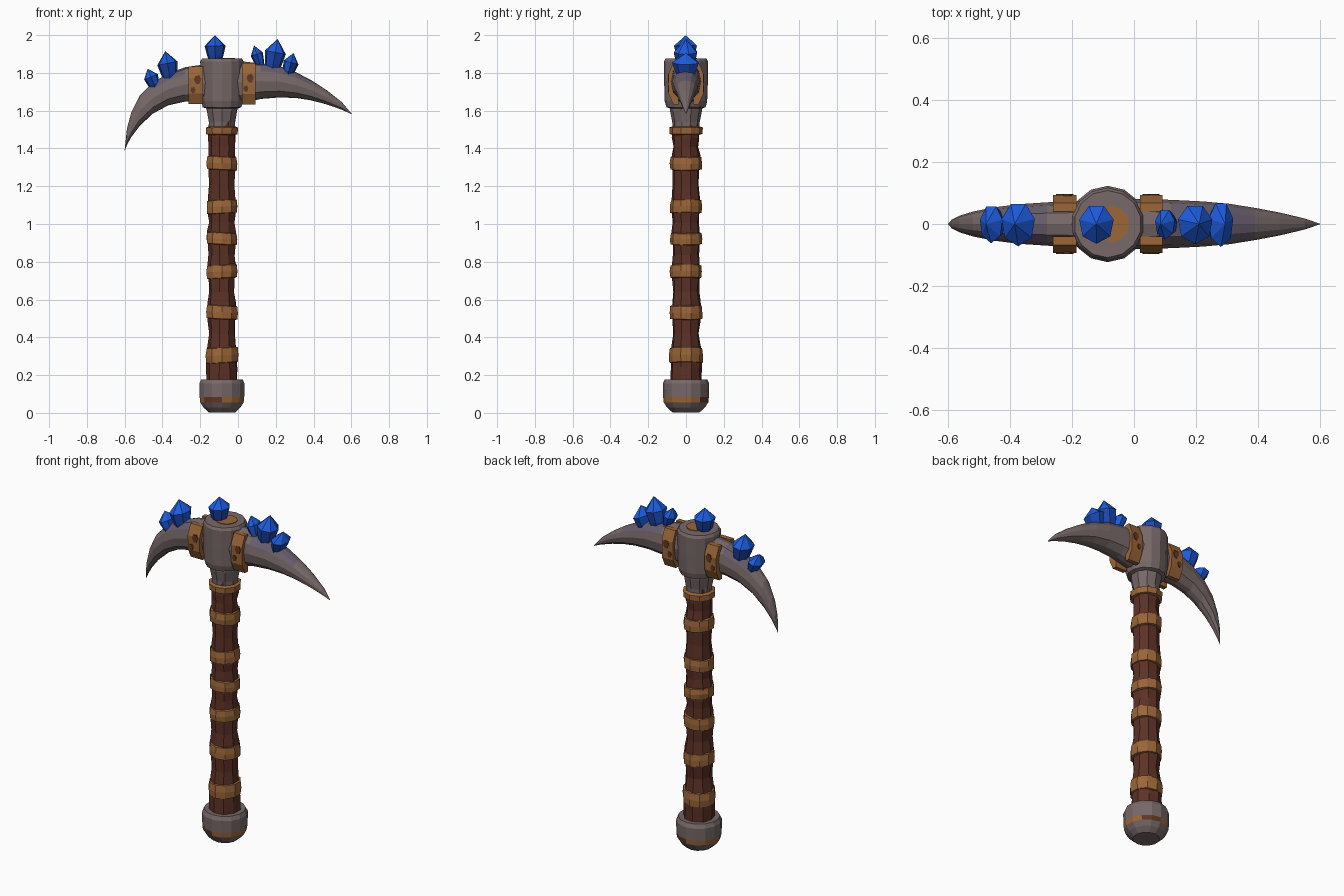
import bpy, bmesh, math, random
from mathutils import Vector

if "Cube" in bpy.data.objects:
    bpy.data.objects.remove(bpy.data.objects["Cube"])
random.seed(4)

CX = -0.085  # handle axis


def material(name, rgb):
    m = bpy.data.materials.new(name)
    m.diffuse_color = (*rgb, 1)
    m.use_nodes = True
    m.node_tree.nodes["Principled BSDF"].inputs["Base Color"].default_value = m.diffuse_color
    return m


STEEL = material("steel_grey", (0.185, 0.140, 0.138))
TINT = material("violet_steel", (0.135, 0.108, 0.150))
LEATHER = material("brown_leather", (0.105, 0.031, 0.019))
BAND = material("tan_bronze", (0.325, 0.132, 0.040))
RUST = material("dark_rust", (0.115, 0.040, 0.018))
BLUE = material("crystal_blue", (0.012, 0.105, 0.72))
NAVY = material("crystal_deep_blue", (0.012, 0.065, 0.46))


def loft(name, rings, mats, rule=None, smooth=None):
    """Skin a list of equal-sized point rings, cap both ends, colour by rule(centre, normal)."""
    bm = bmesh.new()
    vr = [[bm.verts.new(p) for p in r] for r in rings]
    n = len(vr[0])
    for a, b in zip(vr, vr[1:]):
        for i in range(n):
            j = (i + 1) % n
            bm.faces.new((a[i], a[j], b[j], b[i]))
    bm.faces.new(vr[0][::-1])
    bm.faces.new(vr[-1])
    bmesh.ops.remove_doubles(bm, verts=bm.verts, dist=1e-5)
    bmesh.ops.recalc_face_normals(bm, faces=bm.faces)
    bm.normal_update()
    if rule:
        for f in bm.faces:
            f.material_index = rule(f.calc_center_median(), f.normal)
    me = bpy.data.meshes.new(name)
    bm.to_mesh(me)
    bm.free()
    for m in mats:
        me.materials.append(m)
    ob = bpy.data.objects.new(name, me)
    bpy.context.collection.objects.link(ob)
    return ob


def lathe(name, profile, sides, mats, jitter=0.0, rule=None, tilt=0.0):
    """Turn (radius, z) pairs around the handle axis."""
    rings = []
    for r, z in profile:
        ring = []
        for i in range(sides):
            a = math.tau * (i + 0.5) / sides
            q = r + random.uniform(-jitter, jitter)
            ring.append((CX + q * math.cos(a), q * math.sin(a),
                         z + tilt * math.cos(a) + random.uniform(-jitter, jitter) * 0.6))
        rings.append(ring)
    return loft(name, rings, mats, rule)


# Pommel with a tarnished stripe
def pommel_rule(c, n):
    if 0.052 < c.z < 0.085:
        return 2 if (c.x > CX) == (c.y > 0) and abs(c.x - CX) < 0.09 else 1
    return 0


lathe("pommel", [(0.072, 0.003), (0.1, 0.028), (0.118, 0.056), (0.121, 0.083), (0.123, 0.155),
                 (0.112, 0.178), (0.085, 0.176)], 14, [STEEL, BAND, RUST], 0, pommel_rule)

# Leather-wrapped handle, waisted between the bands
bands = [(0.305, 0.088, 0.084), (0.533, 0.085, 0.076), (0.748, 0.083, 0.074), (0.923, 0.083, 0.066),
         (1.092, 0.083, 0.074), (1.322, 0.083, 0.074)]
grip = [(0.084, 0.15), (0.083, 0.24)]
for (z0, r0, _), (z1, r1, _) in zip(bands, bands[1:] + [(1.495, 0.083, 0)]):
    grip += [(r0 - 0.008, z0 + 0.04), (0.069, (z0 + z1) / 2), (r1 - 0.009, z1 - 0.04)]
grip += [(0.07, 1.54)]
lathe("handle_grip", grip, 9, [LEATHER], 0.004)

# Handle bands
for k, (z, r, h) in enumerate(bands):
    lathe(f"handle_band_{k + 1}", [(r - 0.015, z - h / 2), (r, z - h / 2 + 0.004), (r + 0.002, z),
                                   (r - 0.002, z + h / 2 - 0.004), (r - 0.015, z + h / 2)],
          10, [BAND], 0.002, tilt=0.004 * (-1) ** k)
lathe("neck_band", [(0.07, 1.472), (0.087, 1.476), (0.089, 1.51), (0.07, 1.518)], 10, [BAND], 0.001)

# Steel neck and hub
lathe("steel_neck", [(0.072, 1.505), (0.073, 1.54), (0.085, 1.6), (0.088, 1.66)], 10, [STEEL], 0.001)
lathe("head_hub", [(0.085, 1.612), (0.104, 1.618), (0.113, 1.65), (0.116, 1.76), (0.117, 1.86),
                   (0.108, 1.875)], 14, [STEEL], 0.001)
loft("hub_top_inlay", [[(-0.073 + 0.058 * math.cos(t * math.tau / 12), 0.058 * math.sin(t * math.tau / 12), z)
                        for t in range(12)] for z in (1.87, 1.879)], [BAND])

# Curved blades: stations of (x, bottom z, top z, half width)
SECTION = [(0, 1), (0.5, 0.95), (0.86, 0.78), (1, 0.5), (0.85, 0.2), (0.4, 0.03),
           (0, 0), (-0.4, 0.03), (-0.85, 0.2), (-1, 0.5), (-0.86, 0.78), (-0.5, 0.95)]


def blade(name, stations, lo, hi):
    rings = [[(x, w * s, b + (t - b) * f) for s, f in SECTION] for x, b, t, w in stations]

    def rule(c, n):
        return 1 if lo < c.x < hi and n.z > 0.3 else 0
    return loft(name, rings, [STEEL, TINT], rule)


blade("left_blade", [(-0.12, 1.65, 1.845, 0.075), (-0.2, 1.65, 1.842, 0.073), (-0.28, 1.648, 1.83, 0.07),
                     (-0.37, 1.628, 1.797, 0.064), (-0.45, 1.585, 1.75, 0.054), (-0.52, 1.52, 1.68, 0.04),
                     (-0.565, 1.46, 1.59, 0.026), (-0.588, 1.418, 1.505, 0.014), (-0.6, 1.388, 1.392, 0.001)],
      -0.46, -0.28)
blade("right_blade", [(-0.05, 1.64, 1.865, 0.08), (0.03, 1.64, 1.86, 0.08), (0.12, 1.662, 1.85, 0.078),
                      (0.22, 1.67, 1.836, 0.073), (0.31, 1.667, 1.802, 0.065), (0.39, 1.654, 1.76, 0.052),
                      (0.47, 1.633, 1.708, 0.037), (0.55, 1.605, 1.645, 0.018), (0.6, 1.582, 1.586, 0.001)],
      0.1, 0.35)


# Side brackets clamping the blades to the hub, with rust plates
def bracket(name, x0, x1, z0, z1, sy):
    prof = [(0.04, z0), (0.066, z0), (0.092, z0 + 0.055), (0.094, z1 - 0.06), (0.068, z1), (0.04, z1)]
    loft(name, [[(x, sy * y, z) for y, z in prof] for x in (x0, x1)], [BAND])
    w, mid = x1 - x0, (z0 + z1) / 2
    for k, (fx, fz, r) in enumerate([(0.62, 0.03, 0.025), (0.3, -0.025, 0.018)]):
        cx, cz = x0 + fx * w, mid + fz
        rings = [[(cx + r * 0.75 * math.cos(t), sy * y, cz + r * math.sin(t))
                  for t in (0.2, 1.1, 2.3, 3.2, 4.4, 5.3)] for y in (0.09, 0.0965)]
        loft(f"{name}_rust_{k + 1}", rings, [RUST])


for side, sy in (("front", -1), ("back", 1)):
    bracket(f"left_{side}_bracket", -0.262, -0.185, 1.635, 1.833, sy)
    bracket(f"right_{side}_bracket", 0.02, 0.092, 1.632, 1.852, sy)


# Crystals: base point, tip point, half sizes across x and y
def crystal(name, base, tip, rx, ry):
    base, tip = Vector((base[0], 0, base[1])), Vector((tip[0], 0, tip[1]))
    axis = tip - base
    across = Vector((axis.z, 0, -axis.x)).normalized()
    rings = []
    for f, s in ((0, 0.62), (0.2, 0.78), (0.58, 1.0), (1, 0)):
        rings.append([base + axis * f + across * (rx * s * math.cos(a)) + Vector((0, ry * s * math.sin(a), 0))
                      for a in (math.tau * (i + 0.25) / 7 for i in range(7))])
    loft(name, rings, [BLUE, NAVY], lambda c, n: 1 if n.z < -0.1 else 0)


crystal("hub_crystal", (-0.12, 1.865), (-0.122, 2.0), 0.057, 0.064)
crystal("left_large_crystal", (-0.358, 1.762), (-0.385, 1.915), 0.056, 0.072)
crystal("left_small_crystal", (-0.437, 1.718), (-0.478, 1.822), 0.04, 0.062)
crystal("right_small_crystal", (0.12, 1.835), (0.085, 1.945), 0.034, 0.05)
crystal("right_large_crystal", (0.18, 1.81), (0.21, 1.98), 0.058, 0.065)
crystal("right_outer_crystal", (0.262, 1.785), (0.294, 1.905), 0.042, 0.074)
